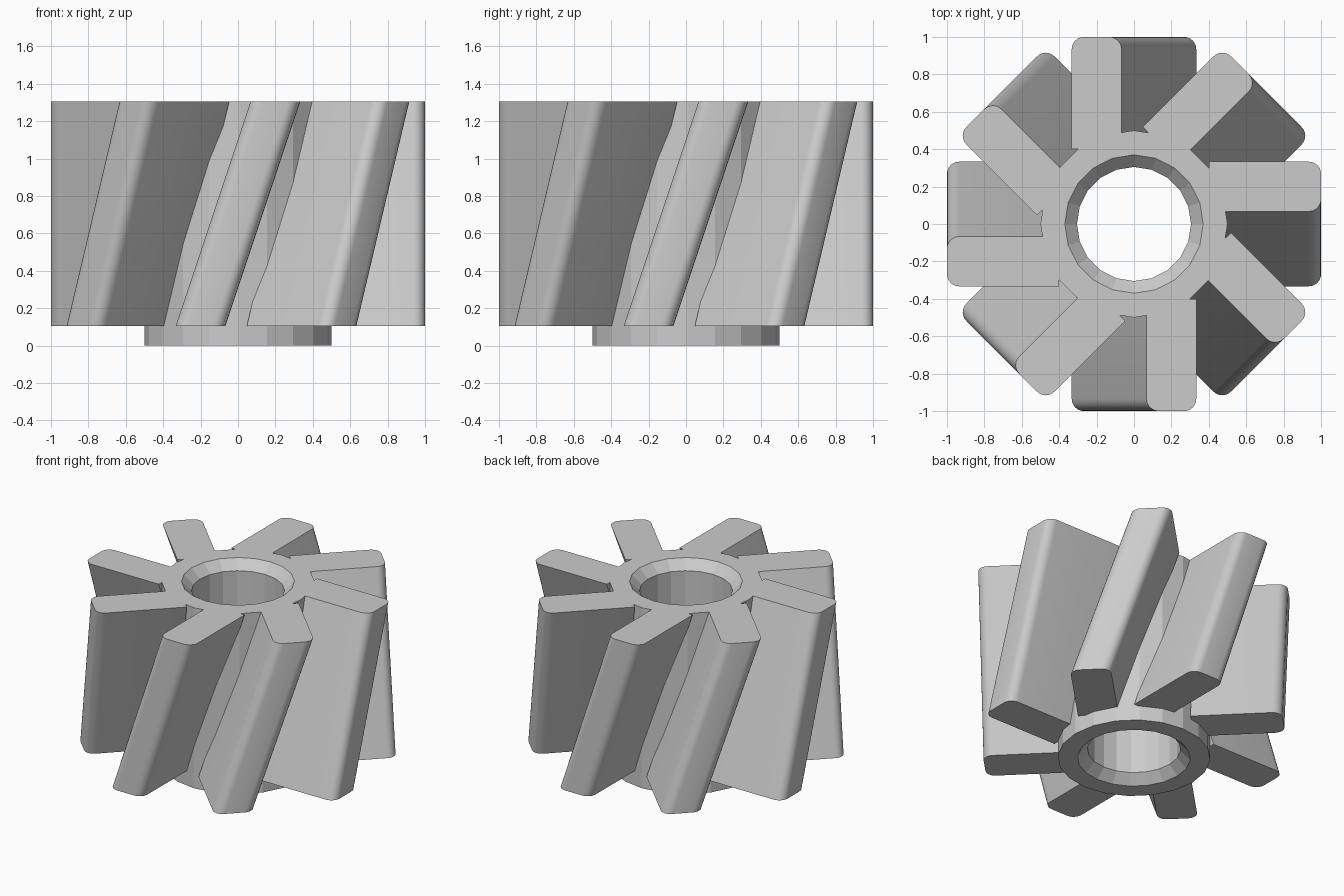
import bpy
import bmesh
from math import cos, sin, pi, radians
from mathutils import Matrix

cube = bpy.data.objects.get("Cube")
if cube:
    bpy.data.objects.remove(cube, do_unlink=True)

BASE, TOP = 0.105, 1.305      # blade span in height
BLADES, SIDES = 8, 20
INNER, OUTER = 0.4, 1.0       # radial span of a blade
HALF, LEAN, ROUND = 0.133, 0.2, 0.065

metal = bpy.data.materials.new("light_grey_metal")
grey = (0.6, 0.6, 0.6, 1)
metal.use_nodes = True
metal.diffuse_color = grey
metal.node_tree.nodes["Principled BSDF"].inputs["Base Color"].default_value = grey


def add_object(name, bm):
    bmesh.ops.recalc_face_normals(bm, faces=bm.faces)
    mesh = bpy.data.meshes.new(name)
    bm.to_mesh(mesh)
    bm.free()
    mesh.materials.append(metal)
    obj = bpy.data.objects.new(name, mesh)
    bpy.context.collection.objects.link(obj)
    return obj


# Hub: closed ring profile with chamfered bore, turned around z
profile = [(0.5, 0), (0.5, TOP), (0.37, TOP), (0.305, TOP - 0.065),
           (0.305, 0.065), (0.37, 0)]
bm = bmesh.new()
rings = []
for i in range(SIDES):
    a = 2 * pi * i / SIDES
    rings.append([bm.verts.new((r * cos(a), r * sin(a), z)) for r, z in profile])
for i, ring in enumerate(rings):
    after = rings[(i + 1) % SIDES]
    for j in range(len(profile)):
        k = (j + 1) % len(profile)
        bm.faces.new((ring[j], after[j], after[k], ring[k]))
add_object("hub", bm)

# Blade outline: rectangle with its two outer corners rounded
outline = [(HALF, -INNER), (-HALF, -INNER)]
for side, start in ((-1, 180), (1, 270)):
    for step in range(7):
        a = radians(start + step * 15)
        outline.append((side * (HALF - ROUND) + ROUND * cos(a),
                        -(OUTER - ROUND) + ROUND * sin(a)))

# Slanted blades: the outline is shifted sideways between bottom and top
for n in range(BLADES):
    bm = bmesh.new()
    low = [bm.verts.new((x - LEAN, y, BASE)) for x, y in outline]
    high = [bm.verts.new((x + LEAN, y, TOP)) for x, y in outline]
    bm.faces.new(low)
    bm.faces.new(high)
    for i in range(len(outline)):
        k = (i + 1) % len(outline)
        bm.faces.new((low[i], low[k], high[k], high[i]))
    bmesh.ops.rotate(bm, verts=bm.verts,
                     matrix=Matrix.Rotation(2 * pi * n / BLADES, 3, "Z"))
    blade = add_object(f"blade_{n + 1}", bm)
    bpy.ops.object.select_all(action="DESELECT")
    blade.select_set(True)
    bpy.context.view_layer.objects.active = blade
    bpy.ops.object.shade_smooth_by_angle(angle=radians(25))
